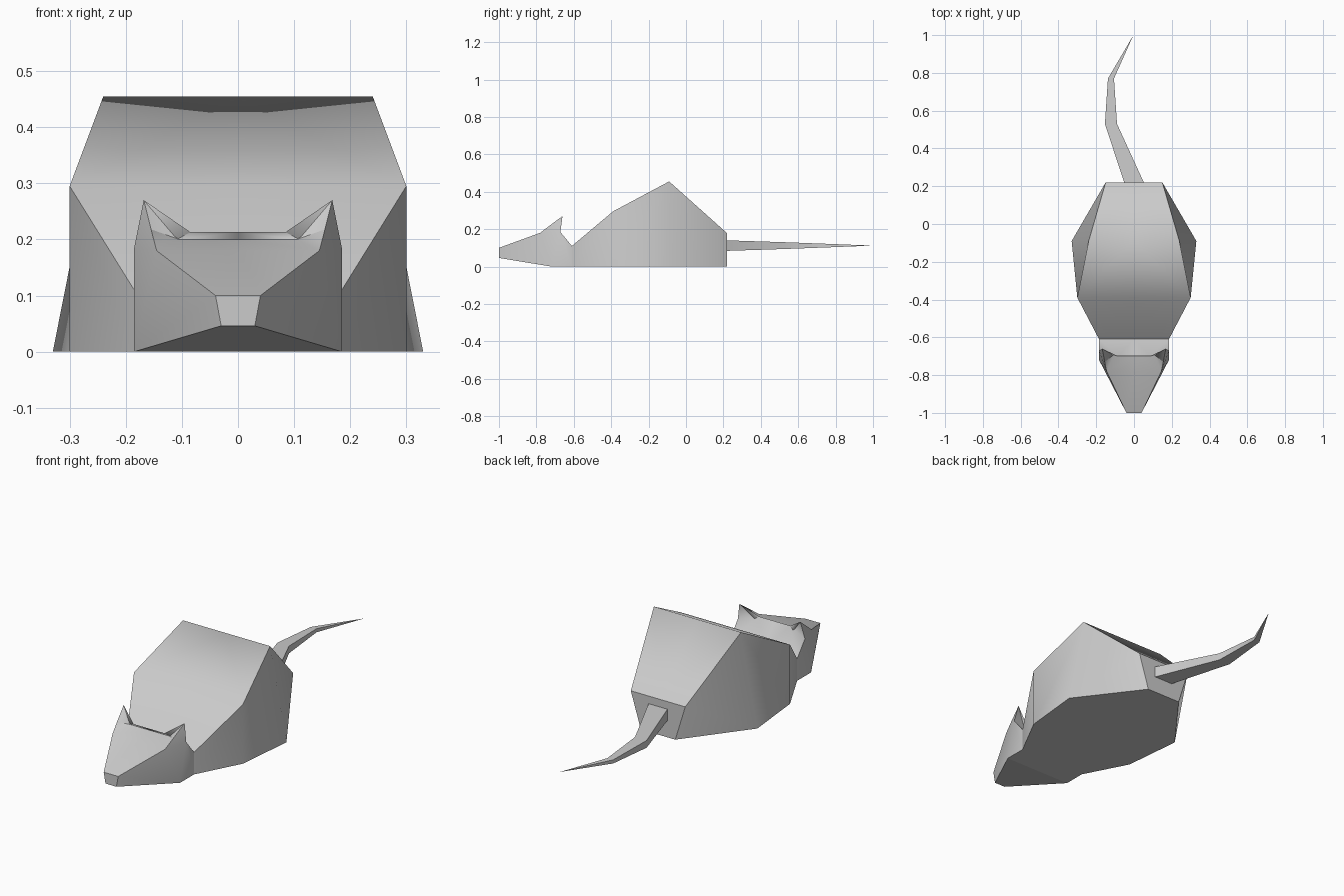
import bpy
import bmesh

cube = bpy.data.objects.get("Cube")
if cube:
    bpy.data.objects.remove(cube, do_unlink=True)

# Single plain grey
GREY = (0.6, 0.6, 0.6, 1.0)
grey = bpy.data.materials.new("plain grey")
grey.diffuse_color = GREY
grey.use_nodes = True
grey.node_tree.nodes["Principled BSDF"].inputs["Base Color"].default_value = GREY


def build(name, points, groups, mirrored=False):
    """Make a part whose faces are smooth within a group, sharp between groups."""
    bm = bmesh.new()
    verts = {key: bm.verts.new(co) for key, co in points.items()}
    group_of = {}
    for group, faces in groups.items():
        for keys in faces:
            face = bm.faces.new([verts[k] for k in keys])
            face.smooth = True
            group_of[face] = group
    bmesh.ops.recalc_face_normals(bm, faces=bm.faces[:])
    for edge in bm.edges:
        edge.smooth = len({group_of[f] for f in edge.link_faces}) == 1
        # the mirror seam stays smooth
        if mirrored and all(abs(v.co.x) < 1e-6 for v in edge.verts):
            edge.smooth = True
    mesh = bpy.data.meshes.new(name)
    bm.to_mesh(mesh)
    bm.free()
    mesh.materials.append(grey)
    obj = bpy.data.objects.new(name, mesh)
    bpy.context.collection.objects.link(obj)
    if mirrored:
        mod = obj.modifiers.new("mirror", "MIRROR")
        mod.use_axis[0] = True
        mod.use_clip = True
    return obj


# Torso: half sections of y, lower half width, upper half width, top height
sections = [
    (-0.61, 0.185, 0.185, 0.11),
    (-0.39, 0.30, 0.30, 0.295),
    (-0.09, 0.33, 0.24, 0.455),
    (0.22, 0.095, 0.15, 0.178),
]
points = {}
for i, (y, low, high, z) in enumerate(sections):
    points.update({("lc", i): (0, y, 0), ("l", i): (low, y, 0),
                   ("t", i): (high, y, z), ("tc", i): (0, y, z)})


def strip(a, b):
    return [((a, i), (b, i), (b, i + 1), (a, i + 1)) for i in range(3)]


build("torso", points, {
    "belly": strip("lc", "l"),
    "side": strip("l", "t"),
    "back": strip("t", "tc"),
    "rump": [(("lc", 3), ("l", 3), ("t", 3), ("tc", 3))],
}, mirrored=True)

# Head with raised ears: the model's left half
head = {
    "nose_top": (0.04, -1.0, 0.10), "nose_low": (0.03, -1.0, 0.046),
    "brow": (0.145, -0.78, 0.18), "jaw": (0.185, -0.72, 0),
    "ear_front": (0.155, -0.73, 0.218), "ear_tip": (0.168, -0.66, 0.27),
    "ear_back": (0.185, -0.672, 0.185), "rim": (0.085, -0.70, 0.213),
    "crown": (0.105, -0.69, 0.20),
    "neck_top": (0.185, -0.61, 0.11), "neck_low": (0.185, -0.61, 0),
}
for key in ("nose_top", "nose_low", "brow", "jaw", "rim", "crown",
            "neck_top", "neck_low"):
    head[key + "_mid"] = (0, *head[key][1:])


def span(a, b):
    """Face from the centre line out to the points a and b."""
    return (a, a + "_mid", b + "_mid", b)


build("head", head, {
    "nose": [span("nose_top", "nose_low")],
    "chin": [span("nose_low", "jaw")],
    "underside": [span("jaw", "neck_low")],
    "forehead": [span("nose_top", "brow"), span("brow", "crown"),
                 ("brow", "crown", "ear_front")],
    "ear_cup": [span("crown", "rim"),
                ("crown", "rim", "ear_tip", "ear_front")],
    "nape": [span("rim", "neck_top"), ("neck_top", "rim", "ear_back"),
             ("ear_back", "rim", "ear_tip")],
    "cheek": [("nose_top", "brow", "jaw", "nose_low"),
              ("brow", "ear_back", "jaw"),
              ("brow", "ear_front", "ear_tip", "ear_back"),
              ("ear_back", "neck_top", "neck_low", "jaw")],
}, mirrored=True)

# Tail: square sections of y, centre x, half width, half height
rings = [(0.22, 0.0, 0.052, 0.028), (0.53, -0.122, 0.032, 0.018),
         (0.77, -0.122, 0.016, 0.009)]
points = {"tip": (-0.003, 1.0, 0.112)}
corners = [(-1, -1), (1, -1), (1, 1), (-1, 1)]
for i, (y, x, w, h) in enumerate(rings):
    for c, (sx, sz) in enumerate(corners):
        points[c, i] = (x + sx * w, y, 0.112 + sz * h)
faces = {}
for c in range(4):
    d = (c + 1) % 4
    faces[c] = [((c, i), (d, i), (d, i + 1), (c, i + 1)) for i in range(2)]
    faces[c].append(((c, 2), (d, 2), "tip"))
faces["root"] = [tuple((c, 0) for c in range(4))]
build("tail", points, faces)
